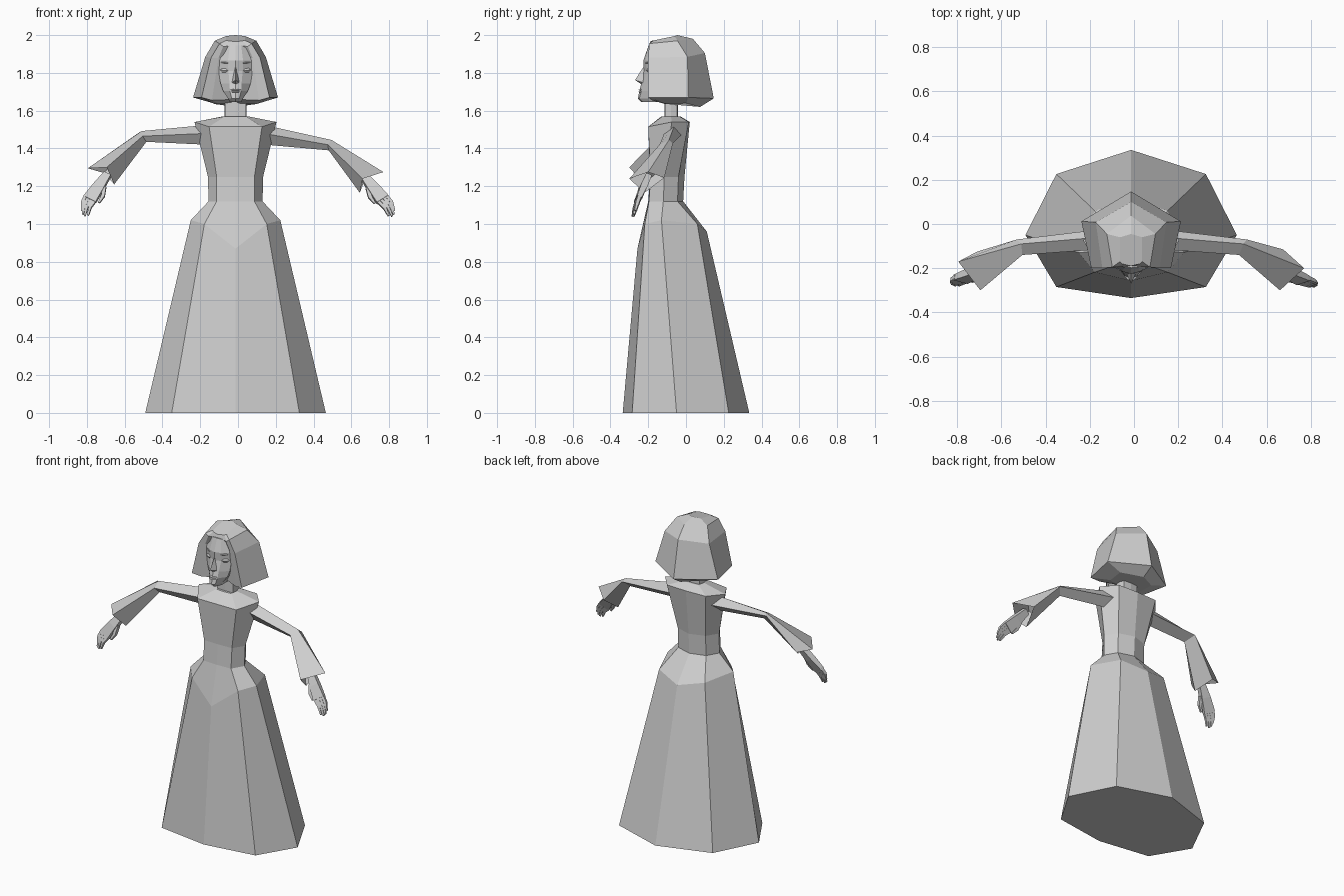
import bpy, bmesh
from mathutils import Vector as V

CX = -0.013  # symmetry plane of the body

grey = bpy.data.materials.new("light_grey")
grey.diffuse_color = (0.62, 0.62, 0.62, 1)


def make(name, verts, faces):
    bm = bmesh.new()
    vs = [bm.verts.new(v) for v in verts]
    for f in faces:
        bm.faces.new([vs[i] for i in f])
    bmesh.ops.recalc_face_normals(bm, faces=bm.faces)
    me = bpy.data.meshes.new(name)
    bm.to_mesh(me)
    bm.free()
    me.materials.append(grey)
    ob = bpy.data.objects.new(name, me)
    bpy.context.collection.objects.link(ob)
    return ob


def loft(name, rings):
    """Skin equal-length closed rings and cap both ends."""
    n = len(rings[0])
    verts = [p for r in rings for p in r]
    faces = [(k * n + i, k * n + (i + 1) % n, (k + 1) * n + (i + 1) % n, (k + 1) * n + i)
             for k in range(len(rings) - 1) for i in range(n)]
    last = (len(rings) - 1) * n
    faces += [tuple(range(n)), tuple(range(last, last + n))]
    return make(name, verts, faces)


def mirror(half):
    """Half ring, front centre to back centre, completed on the other side."""
    return [(CX + x, y, z) for x, y, z in half] + [(CX - x, y, z) for x, y, z in half[-2:0:-1]]


# Dress
waist = [(0, -.2, 1.12), (.1, -.196, 1.12), (.143, -.12, 1.12), (.1, -.045, 1.12), (0, -.015, 1.12)]
loft("skirt", [mirror(r) for r in (
    [(0, -.335, 0), (.338, -.285, 0), (.478, -.05, 0), (.338, .226, 0), (0, .335, 0)],
    [(0, -.257, .87), (.165, -.218, 1.0), (.237, -.13, 1.02), (.165, .06, 1.0), (0, .11, .96)],
    waist)])
loft("bodice", [mirror(r) for r in (
    waist,
    [(0, -.19, 1.25), (.1, -.187, 1.25), (.146, -.115, 1.25), (.1, -.04, 1.25), (0, -.008, 1.25)],
    [(0, -.2, 1.515), (.14, -.2, 1.515), (.217, -.075, 1.54), (.14, .015, 1.54), (0, .02, 1.54)],
    [(0, -.13, 1.57), (.055, -.125, 1.57), (.065, -.08, 1.57), (.055, -.035, 1.57), (0, -.03, 1.57)])])
loft("neck", [mirror([(0, -.115, z), (.055, -.112, z), (.058, -.08, z), (.05, -.047, z), (0, -.042, z)])
              for z in (1.56, 1.68)])

# Hair: ring order is parting centre, fringe edge, front corner, side, back
loft("hair", [mirror(r) for r in (
    [(0, -.1, 1.635), (.09, -.11, 1.635), (.11, -.1, 1.635), (.12, .0, 1.64), (0, .075, 1.62)],
    [(0, -.13, 1.66), (.125, -.18, 1.655), (.18, -.2, 1.67), (.225, .012, 1.67), (0, .147, 1.665)],
    [(0, -.14, 1.87), (.09, -.19, 1.88), (.13, -.2, 1.88), (.16, .008, 1.885), (0, .1, 1.905)],
    [(0, -.19, 1.945), (.065, -.195, 1.94), (.085, -.195, 1.955), (.11, -.045, 1.97), (0, .037, 1.98)],
    [(0, -.19, 1.965), (.04, -.18, 1.97), (.05, -.17, 1.972), (.05, -.06, 1.995), (0, -.045, 2.0)])])

# Face: ring order is centre line, inner cheek, outer cheek, inner back, back centre
rows = [(1.645, .014, .03, -.235, -.225, -.19), (1.665, .02, .04, -.255, -.247, -.2),
        (1.705, .03, .066, -.247, -.236, -.185), (1.745, .032, .08, -.236, -.226, -.18),
        (1.81, .038, .09, -.224, -.208, -.178), (1.865, .04, .085, -.226, -.215, -.185),
        (1.945, .03, .055, -.198, -.196, -.185)]
loft("face", [mirror([(0, yc, z), (xi, yi, z), (xo, yo, z), (xo * .9, -.1, z), (0, -.09, z)])
              for z, xi, xo, yc, yi, yo in rows])

# Facial features
make("nose", [(CX + x, y, z) for x, y, z in (
    (0, -.223, 1.835), (0, -.27, 1.762), (.021, -.225, 1.748), (-.021, -.225, 1.748), (0, -.236, 1.74))],
    [(0, 1, 2), (0, 3, 1), (1, 4, 2), (1, 3, 4), (0, 2, 4, 3)])


def lens(name, left, right, height, bulge):
    """Flat diamond with a raised middle ridge."""
    a, b = V(left), V(right)
    m = (a + b) / 2
    up, out = V((0, 0, height / 2)), V((0, -bulge, 0))
    q = (b - a) * .22
    make(name, [a, m - q + up, m + q + up, b, m + q - up, m - q - up, m - q + out, m + q + out],
         [(0, 6, 1), (1, 6, 7, 2), (2, 7, 3), (3, 7, 4), (4, 7, 6, 5), (5, 6, 0), (0, 1, 2, 3, 4, 5)])


for s, side in ((-1, "left"), (1, "right")):
    lens(side + "_eyelid", (CX + s * .04, -.208, 1.812), (CX + s * .083, -.184, 1.815), .022, .008)
    lens(side + "_eyebrow", (CX + s * .035, -.217, 1.852), (CX + s * .08, -.19, 1.856), .007, .004)
lens("upper_lip", (CX - .033, -.232, 1.71), (CX + .033, -.232, 1.71), .012, .022)
lens("lower_lip", (CX - .028, -.235, 1.699), (CX + .028, -.235, 1.699), .012, .02)

# Sleeves: ring order is top, front, bottom, back; shoulder, elbow, cuff
sleeves = {
    "left": ([(-.16, -.06, 1.525), (-.16, -.115, 1.48), (-.17, -.08, 1.42), (-.16, -.025, 1.47)],
             [(-.51, -.09, 1.492), (-.505, -.14, 1.465), (-.485, -.115, 1.435), (-.53, -.07, 1.48)],
             [(-.795, -.17, 1.295), (-.695, -.3, 1.3), (-.655, -.22, 1.21), (-.71, -.125, 1.27)]),
    "right": ([(.135, -.06, 1.525), (.135, -.115, 1.48), (.145, -.08, 1.42), (.135, -.025, 1.47)],
              [(.495, -.09, 1.445), (.475, -.14, 1.42), (.48, -.11, 1.39), (.51, -.07, 1.425)],
              [(.77, -.2, 1.275), (.66, -.3, 1.24), (.645, -.22, 1.165), (.675, -.115, 1.245)])}
for side, rings in sleeves.items():
    # hollow cuff: last ring sits back inside the opening
    mid = [V(e).lerp(V(c), .72) for e, c in zip(rings[1], rings[2])]
    centre = sum(mid, V()) / 4
    loft(side + "_sleeve", list(rings) + [[p.lerp(centre, .3) for p in mid]])


# Hands
def quad(c, w, t, hw, ht):
    return [c + w * hw + t * ht, c + w * hw - t * ht, c - w * hw - t * ht, c - w * hw + t * ht]


hands = {"left": (-1, V((-.69, -.205, 1.265)), V((-.785, -.25, 1.13)), V((-.818, -.275, 1.045))),
         "right": (1, V((.665, -.2, 1.255)), V((.765, -.255, 1.13)), V((.822, -.28, 1.045)))}
for side, (s, wrist, knuckle, tip) in hands.items():
    d = (tip - wrist).normalized()
    w = V((s * .75, .3, .6))
    w = (w - d * w.dot(d)).normalized()
    t = d.cross(w)
    loft(side + "_palm", [quad(wrist, w, t, .02, .016), quad(wrist.lerp(knuckle, .5), w, t, .03, .018),
                          quad(knuckle, w, t, .037, .013)])
    for i in range(4):
        off = w * (.028 - .0187 * i)
        end = tip + off * .75 - d * (.02, .004, 0, .012)[i]
        bend = (knuckle + off).lerp(end, .5) + V((s * .006, 0, .006))
        loft(f"{side}_finger_{i + 1}", [quad(knuckle + off - d * .01, w, t, .009, .01),
                                        quad(bend, w, t, .008, .009), quad(end, w, t, .005, .005)])
    base = wrist.lerp(knuckle, .4) - w * .022
    loft(side + "_thumb", [quad(base, w, t, .013, .012),
                           quad(base - w * .022 + d * .05, w, t, .01, .01),
                           quad(base - w * .022 + d * .095, w, t, .005, .006)])
